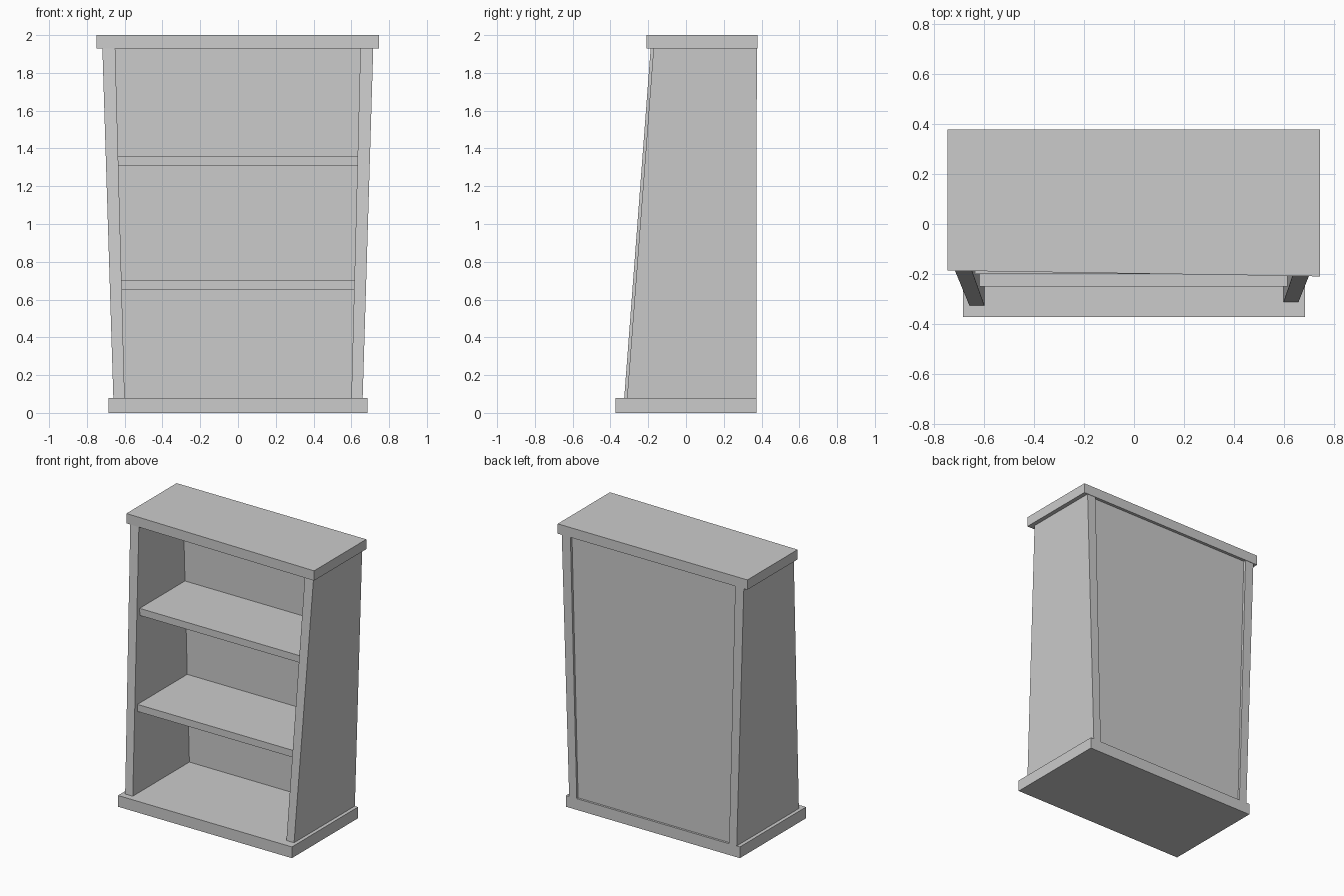
import bpy
import bmesh

cube = bpy.data.objects.get("Cube")
if cube:
    bpy.data.objects.remove(cube, do_unlink=True)

# Single grey finish
grey = bpy.data.materials.new("plain grey")
grey.use_nodes = True
colour = (0.6, 0.6, 0.6, 1)
grey.diffuse_color = colour
grey.node_tree.nodes["Principled BSDF"].inputs["Base Color"].default_value = colour


def board(name, low, high, z0, z1):
    """Solid lofted between two four-cornered outlines, counter-clockwise from above."""
    bm = bmesh.new()
    bottom = [bm.verts.new((x, y, z0)) for x, y in low]
    top = [bm.verts.new((x, y, z1)) for x, y in high]
    bm.faces.new(bottom[::-1])
    bm.faces.new(top)
    for i in range(4):
        j = (i + 1) % 4
        bm.faces.new((bottom[i], bottom[j], top[j], top[i]))
    bmesh.ops.recalc_face_normals(bm, faces=bm.faces)
    mesh = bpy.data.meshes.new(name)
    bm.to_mesh(mesh)
    bm.free()
    mesh.materials.append(grey)
    obj = bpy.data.objects.new(name, mesh)
    bpy.context.collection.objects.link(obj)
    return obj


def rect(x0, x1, y0, y1):
    return [(x0, y0), (x1, y0), (x1, y1), (x0, y1)]


BASE_TOP, CAP_BOTTOM = 0.08, 1.93
BACK = 0.375


def inner_half_width(z):
    """Half the opening, which flares toward the top."""
    return 0.6 + 0.05 * (z - BASE_TOP) / (CAP_BOTTOM - BASE_TOP)


# Base and slightly skewed top
base = rect(-0.685, 0.685, -0.372, 0.372)
board("base", base, base, 0, BASE_TOP)
cap = [(-0.748, -0.187), (0.746, -0.21), (0.746, 0.378), (-0.748, 0.378)]
board("top_board", cap, cap, CAP_BOTTOM, 2)

# Flared side walls with leaning front edges
board("right_side", rect(-0.66, -0.6, -0.327, BACK - 0.003),
      rect(-0.718, -0.65, -0.187, BACK), BASE_TOP, CAP_BOTTOM)
board("left_side", rect(0.6, 0.66, -0.312, BACK - 0.003),
      rect(0.648, 0.716, -0.172, BACK), BASE_TOP, CAP_BOTTOM)

# Recessed back panel
w0, w1 = inner_half_width(BASE_TOP), inner_half_width(CAP_BOTTOM)
board("back_panel", rect(-w0, w0, 0.31, 0.357),
      rect(-w1, w1, 0.31, 0.357), BASE_TOP, CAP_BOTTOM)

# Shelves, shallower toward the top
for name, z, front in (("lower_shelf", 0.65, -0.25), ("upper_shelf", 1.31, -0.2)):
    a, b = inner_half_width(z), inner_half_width(z + 0.05)
    board(name, rect(-a, a, front, 0.31), rect(-b, b, front, 0.31), z, z + 0.05)
